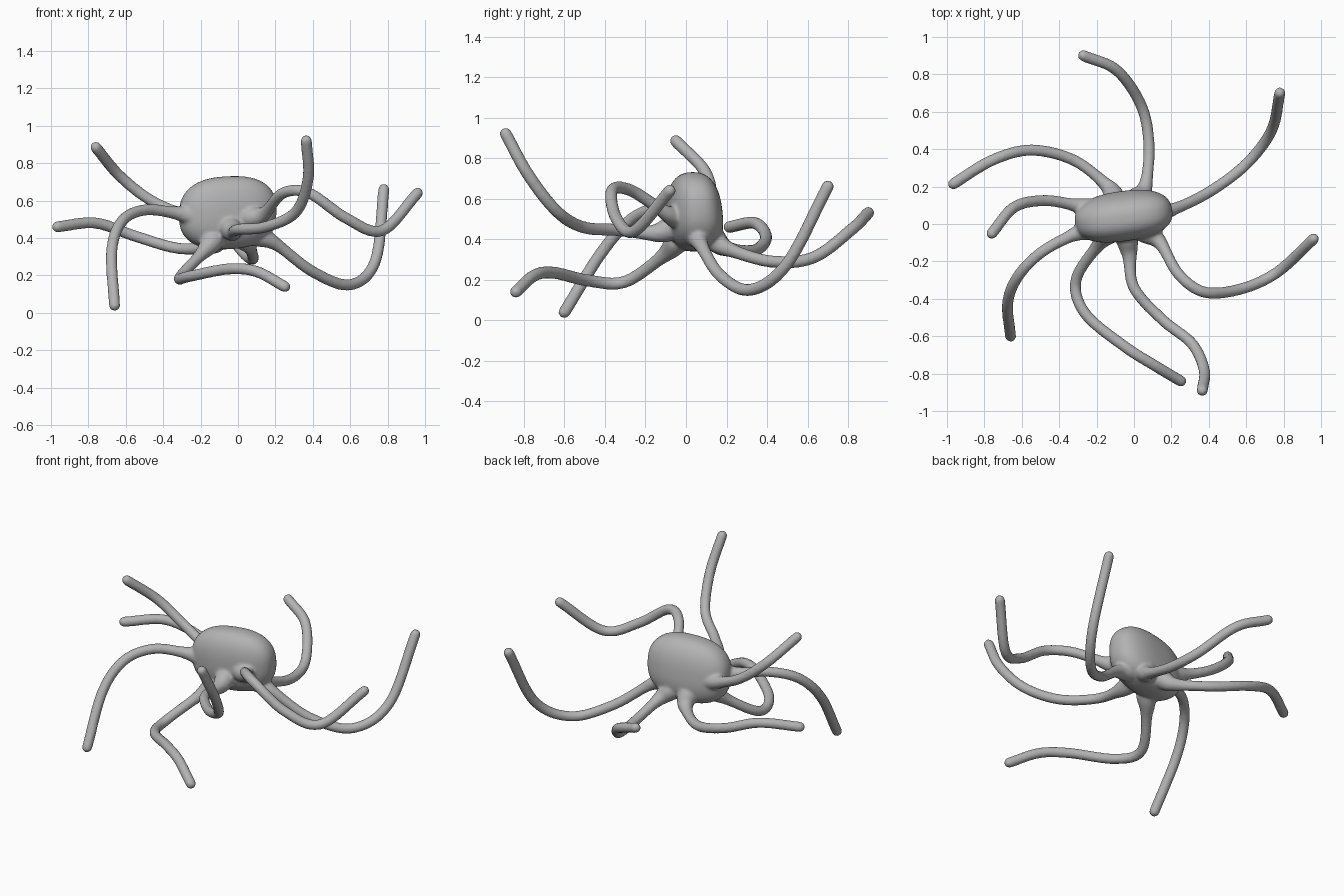
import bpy, bmesh, math
from mathutils import Vector, Matrix

if "Cube" in bpy.data.objects:
    bpy.data.objects.remove(bpy.data.objects["Cube"])

ARM_R = 0.031
CORE = Vector((-0.055, 0.04, 0.48))

skin = bpy.data.materials.new("grey_skin")
skin.diffuse_color = (0.45, 0.45, 0.45, 1)
skin.use_nodes = True
skin.node_tree.nodes["Principled BSDF"].inputs["Base Color"].default_value = skin.diffuse_color


def smooth_path(pts, steps=10):
    """Smooth path from inside the body through the given points."""
    p = [Vector(q) for q in pts]
    p.insert(0, p[0].lerp(CORE, 0.45))
    p = [2 * p[0] - p[1]] + p + [2 * p[-1] - p[-2]]
    out = []
    for i in range(1, len(p) - 2):
        a, b, c, d = p[i - 1:i + 3]
        for s in range(steps):
            t = s / steps
            out.append(0.5 * (2 * b + (c - a) * t + (2 * a - 5 * b + 4 * c - d) * t * t
                              + (3 * b - a - 3 * c + d) * t ** 3))
    return out + [p[-2]]


def make_arm(name, *pts):
    """Round tube that flares at the root and ends in a dome."""
    path = smooth_path(pts)
    rings, length = [], 0.0
    for i, p in enumerate(path):
        if i:
            length += (p - path[i - 1]).length
        rings.append((p, ARM_R + 0.03 * math.exp(-(length / 0.1) ** 2)))
    tip_dir = (path[-1] - path[-2]).normalized()
    for k in range(1, 6):
        a = k / 5 * math.pi / 2
        rings.append((path[-1] + tip_dir * ARM_R * math.sin(a), max(ARM_R * math.cos(a), 0.002)))
    curve = bpy.data.curves.new(name, 'CURVE')
    curve.dimensions = '3D'
    curve.bevel_depth = 1.0
    curve.bevel_resolution = 4
    curve.use_fill_caps = True
    spline = curve.splines.new('POLY')
    spline.points.add(len(rings) - 1)
    for sp, (p, r) in zip(spline.points, rings):
        sp.co = (*p, 1)
        sp.radius = r
    ob = bpy.data.objects.new(name, curve)
    bpy.context.collection.objects.link(ob)
    return ob


# Body: boxy rounded ellipsoid, turned slightly about z
bm = bmesh.new()
bmesh.ops.create_uvsphere(bm, u_segments=48, v_segments=32, radius=1)
for v in bm.verts:
    d = v.co.normalized()
    v.co = d / sum(abs(c) ** 2.5 for c in d) ** (1 / 2.5)
    x, y, z = v.co
    v.co = (x * 0.262, y * 0.132 * (1 - 0.08 * z) - 0.012 * z, z * 0.195 + 0.012 * x)
bm.transform(Matrix.Translation((-0.055, 0.04, 0.535)) @ Matrix.Rotation(math.radians(8), 4, 'Z'))
mesh = bpy.data.meshes.new("body_with_arms")
bm.to_mesh(mesh)
bm.free()
body = bpy.data.objects.new("body_with_arms", mesh)
bpy.context.collection.objects.link(body)

# Arms: a few centre points each, from root to tip
arms = [
    make_arm("back_arm", (.06, .2, .355), (.08, .42, .29), (.04, .63, .31),
             (-.09, .82, .45), (-.27, .9, .53)),
    make_arm("back_right_arm", (.2, .075, .37), (.4, .17, .22), (.6, .32, .15),
             (.735, .5, .28), (.78, .7, .66)),
    make_arm("right_arm", (.14, -.1, .53), (.24, -.27, .64), (.38, -.365, .64),
             (.58, -.345, .505), (.77, -.255, .44), (.96, -.08, .64)),
    make_arm("front_right_arm", (-.025, -.16, .43), (0, -.34, .445), (.15, -.51, .46),
             (.31, -.64, .54), (.375, -.78, .72), (.365, -.89, .92)),
    make_arm("front_arm", (-.19, -.11, .32), (-.31, -.3, .19), (-.26, -.48, .195),
             (-.05, -.655, .235), (.1, -.75, .22), (.25, -.84, .14)),
    make_arm("front_left_arm", (-.34, -.065, .535), (-.5, -.155, .55), (-.62, -.28, .49),
             (-.675, -.42, .33), (-.66, -.6, .04)),
    make_arm("left_arm", (-.31, .1, .53), (-.48, .125, .61), (-.64, .09, .74), (-.76, -.05, .885)),
    make_arm("back_left_arm", (-.14, .2, .355), (-.32, .34, .345), (-.55, .395, .41),
             (-.76, .34, .48), (-.965, .215, .46)),
]

# Fuse everything into one continuous skin
bpy.ops.object.select_all(action='DESELECT')
for ob in arms:
    ob.select_set(True)
bpy.context.view_layer.objects.active = arms[0]
bpy.ops.object.convert(target='MESH')
body.select_set(True)
bpy.context.view_layer.objects.active = body
bpy.ops.object.join()

remesh = body.modifiers.new("fuse", 'REMESH')
remesh.mode = 'VOXEL'
remesh.voxel_size = 0.009
soft = body.modifiers.new("soften", 'SMOOTH')
soft.factor = 0.5
soft.iterations = 8
bpy.ops.object.modifier_apply(modifier="fuse")
bpy.ops.object.modifier_apply(modifier="soften")
body.data.materials.clear()
body.data.materials.append(skin)
bpy.ops.object.shade_smooth()
